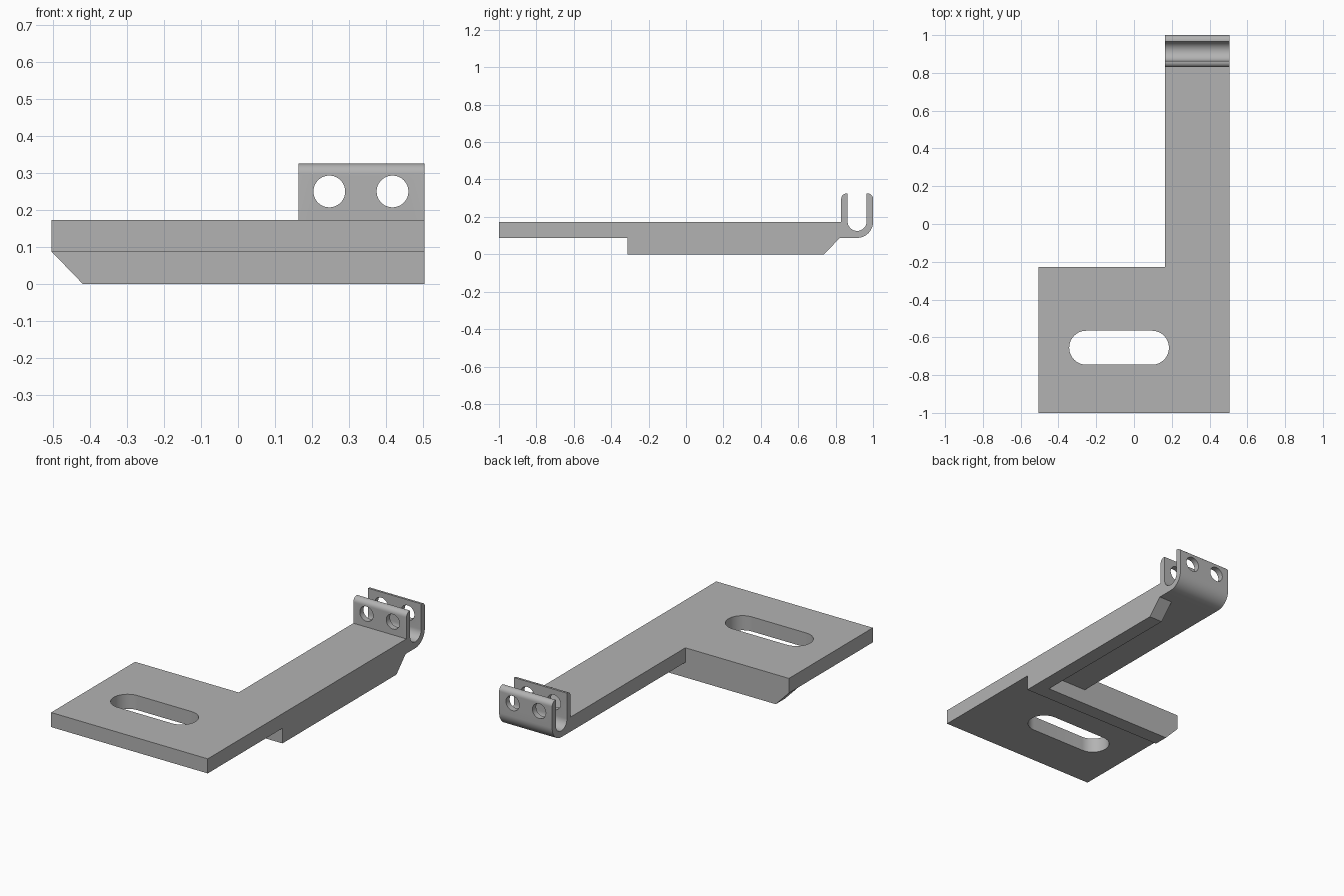
import bpy
import bmesh
from math import cos, sin, radians
from mathutils import Vector

old = bpy.data.objects.get("Cube")
if old:
    bpy.data.objects.remove(old, do_unlink=True)

# One plain metal colour
GREY = (0.45, 0.45, 0.45, 1)
metal = bpy.data.materials.new("grey metal")
metal.use_nodes = True
metal.diffuse_color = GREY
metal.node_tree.nodes["Principled BSDF"].inputs["Base Color"].default_value = GREY

# Shared dimensions
LEFT, RIGHT = -0.505, 0.505
FRONT, BACK = -1.0, 1.0
ARM_X = 0.163              # inner side of the arm
PLATE_BACK = -0.227
LOW, TOP = 0.088, 0.173    # sheet underside and upper side
RIB = 0.085                # rib width and chamfer
HOOK_FRONT, HOOK_TOP = 0.83, 0.325
WALL = 0.034


def arc(u, v, r, start, end, steps=14):
    """Points of an arc, angles in degrees."""
    return [(u + r * cos(radians(start + (end - start) * i / steps)),
             v + r * sin(radians(start + (end - start) * i / steps)))
            for i in range(steps + 1)]


def prism(name, outline, axis, start, end):
    """Extrude a 2D outline along an axis: x uses (y, z), y uses (x, z), z uses (x, y)."""
    place = {"x": lambda u, v: (start, u, v),
             "y": lambda u, v: (u, start, v),
             "z": lambda u, v: (u, v, start)}[axis]
    step = Vector([(end - start) * (axis == a) for a in "xyz"])
    bm = bmesh.new()
    face = bm.faces.new([bm.verts.new(place(u, v)) for u, v in outline])
    grown = bmesh.ops.extrude_face_region(bm, geom=[face])["geom"]
    bmesh.ops.translate(bm, vec=step,
                        verts=[g for g in grown if isinstance(g, bmesh.types.BMVert)])
    bmesh.ops.recalc_face_normals(bm, faces=bm.faces)
    mesh = bpy.data.meshes.new(name)
    bm.to_mesh(mesh)
    bm.free()
    mesh.materials.append(metal)
    obj = bpy.data.objects.new(name, mesh)
    bpy.context.collection.objects.link(obj)
    return obj


def rect(u0, v0, u1, v1):
    return [(u0, v0), (u1, v0), (u1, v1), (u0, v1)]


def activate(obj):
    bpy.ops.object.select_all(action="DESELECT")
    obj.select_set(True)
    bpy.context.view_layer.objects.active = obj


def cut(obj, cutter):
    cutter.hide_render = True
    mod = obj.modifiers.new("cut", "BOOLEAN")
    mod.operation = "DIFFERENCE"
    mod.solver = "EXACT"
    mod.object = cutter
    activate(obj)
    bpy.ops.object.modifier_apply(modifier=mod.name)
    bpy.data.objects.remove(cutter, do_unlink=True)


# Mounting plate with a long rounded slot
plate = prism("mounting_plate", rect(LEFT, FRONT, RIGHT, PLATE_BACK), "z", LOW, TOP)
slot_y, slot_r = -0.655, 0.09
slot = arc(0.095, slot_y, slot_r, -90, 90, 24) + arc(-0.253, slot_y, slot_r, 90, 270, 24)
cut(plate, prism("slot_cutter", slot, "z", LOW - 0.1, TOP + 0.1))

# Long arm
prism("arm", rect(ARM_X, PLATE_BACK, RIGHT, HOOK_FRONT), "z", LOW, TOP)

# Stiffening ribs below, each chamfered at its free end
rib_front = PLATE_BACK - RIB
prism("long_rib", [(rib_front, LOW), (rib_front, 0), (0.738, 0), (0.738 + RIB, LOW)],
      "x", RIGHT - RIB, RIGHT)
prism("cross_rib", [(LEFT, LOW), (LEFT + RIB, 0), (RIGHT - RIB, 0), (RIGHT - RIB, LOW)],
      "y", rib_front, PLATE_BACK)

# U-shaped clip: rounded outer bottom, rounded outer top edges, round channel
inner_r = (BACK - HOOK_FRONT) / 2 - WALL
mid = (HOOK_FRONT + BACK) / 2
tip = 0.028
outline = [(HOOK_FRONT, LOW)]
outline += arc(BACK - RIB, LOW + RIB, RIB, -90, 0)
outline += arc(BACK - tip, HOOK_TOP - tip, tip, 0, 90, 8)
outline += [(BACK - WALL, HOOK_TOP)]
outline += arc(mid, 0.125 + inner_r, inner_r, 0, -180, 24)
outline += [(HOOK_FRONT + WALL, HOOK_TOP)]
outline += arc(HOOK_FRONT + tip, HOOK_TOP - tip, tip, 90, 180, 8)
clip = prism("clip", outline, "x", ARM_X, RIGHT)

# Two pin holes through both clip walls
for hole_x in (0.247, 0.418):
    circle = arc(hole_x, 0.25, 0.043, 0, 360, 40)[:-1]
    cut(clip, prism("hole_cutter", circle, "y", HOOK_FRONT - 0.1, BACK + 0.1))

# Smooth the rounded areas only
for part in (plate, clip):
    activate(part)
    bpy.ops.object.shade_smooth_by_angle(angle=radians(30))
